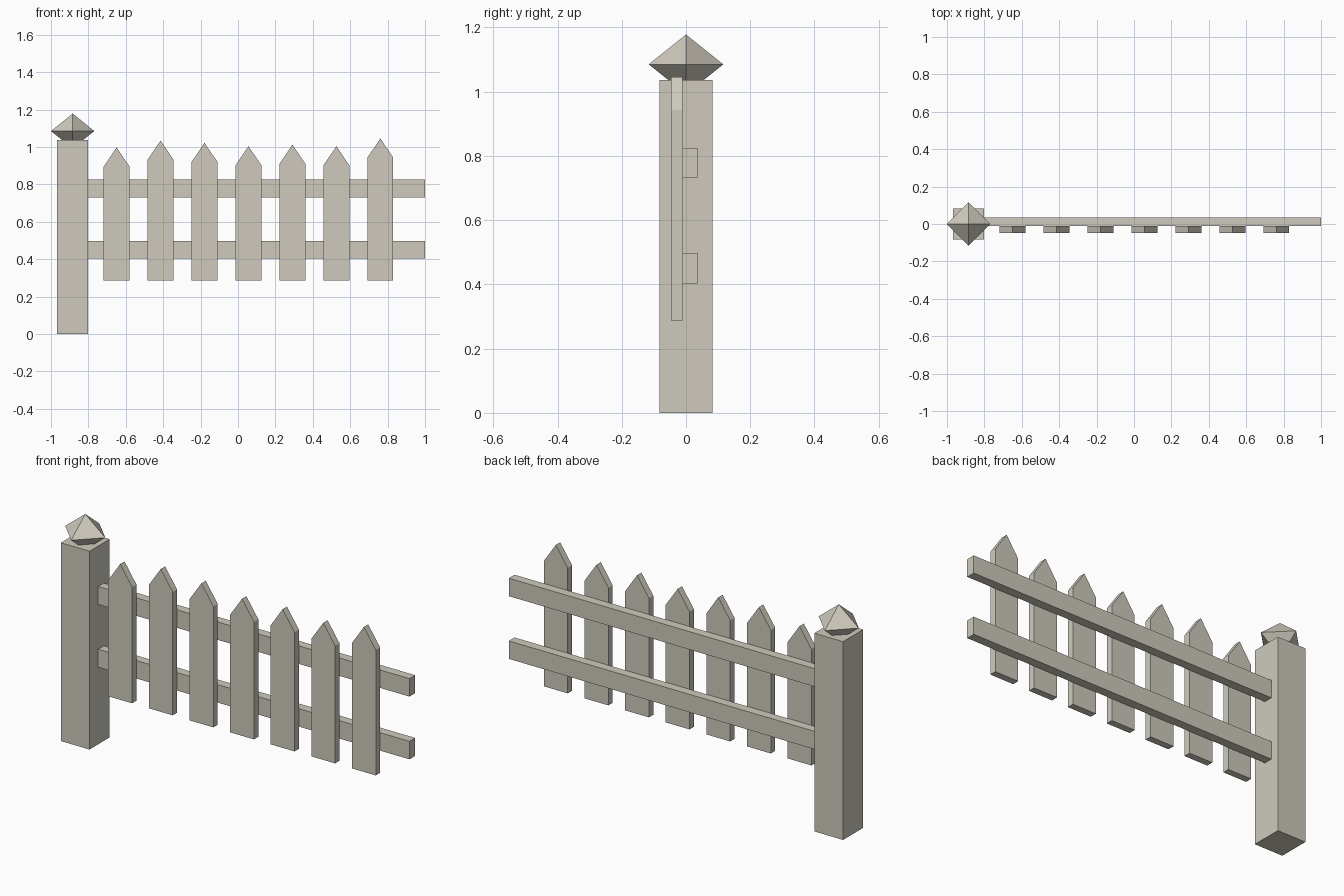
import bpy
import bmesh
from mathutils import Matrix, Vector

cube = bpy.data.objects.get("Cube")
if cube:
    bpy.data.objects.remove(cube, do_unlink=True)

# Weathered wood material
wood = bpy.data.materials.new("weathered_wood")
wood.use_nodes = True
color = (0.62, 0.59, 0.51, 1.0)
wood.diffuse_color = color
wood.node_tree.nodes["Principled BSDF"].inputs["Base Color"].default_value = color


def finish(name, bm):
    bmesh.ops.recalc_face_normals(bm, faces=bm.faces)
    mesh = bpy.data.meshes.new(name)
    bm.to_mesh(mesh)
    bm.free()
    mesh.materials.append(wood)
    obj = bpy.data.objects.new(name, mesh)
    bpy.context.scene.collection.objects.link(obj)
    return obj


def box(name, low, high):
    low, high = Vector(low), Vector(high)
    bm = bmesh.new()
    place = Matrix.Translation((low + high) / 2) @ Matrix.Diagonal((high - low).to_4d())
    bmesh.ops.create_cube(bm, size=1, matrix=place)
    return finish(name, bm)


def picket(name, x, top):
    half, bottom, shoulder = 0.069, 0.287, top - 0.102
    outline = [(-half, bottom), (half, bottom), (half, shoulder), (0, top), (-half, shoulder)]
    bm = bmesh.new()
    face = bm.faces.new([bm.verts.new((x + px, -0.047, z)) for px, z in outline])
    moved = bmesh.ops.extrude_face_region(bm, geom=[face])["geom"]
    verts = [v for v in moved if isinstance(v, bmesh.types.BMVert)]
    bmesh.ops.translate(bm, verts=verts, vec=(0, 0.036, 0))
    return finish(name, bm)


# Post
post_x = -0.884
box("post", (post_x - 0.083, -0.083, 0), (post_x + 0.083, 0.083, 1.037))

# Diamond post cap: an octahedron sunk into the post top
bm = bmesh.new()
radius, height = 0.116, 0.093
ring = [bm.verts.new((post_x + radius * x, radius * y, 1.085))
        for x, y in ((1, 0), (0, 1), (-1, 0), (0, -1))]
for tip_z in (1.085 + height, 1.085 - height):
    tip = bm.verts.new((post_x, 0, tip_z))
    for i in range(4):
        bm.faces.new((ring[i], ring[(i + 1) % 4], tip))
finish("post_cap", bm)

# Rails
for name, z in (("lower_rail", 0.403), ("upper_rail", 0.731)):
    box(name, (-0.801, -0.011, z), (1.0, 0.036, z + 0.094))

# Pointed pickets of uneven height
tops = (0.997, 1.034, 1.022, 1.004, 1.012, 1.004, 1.045)
for i, top in enumerate(tops):
    picket(f"picket_{i + 1}", -0.649 + 0.235 * i, top)
